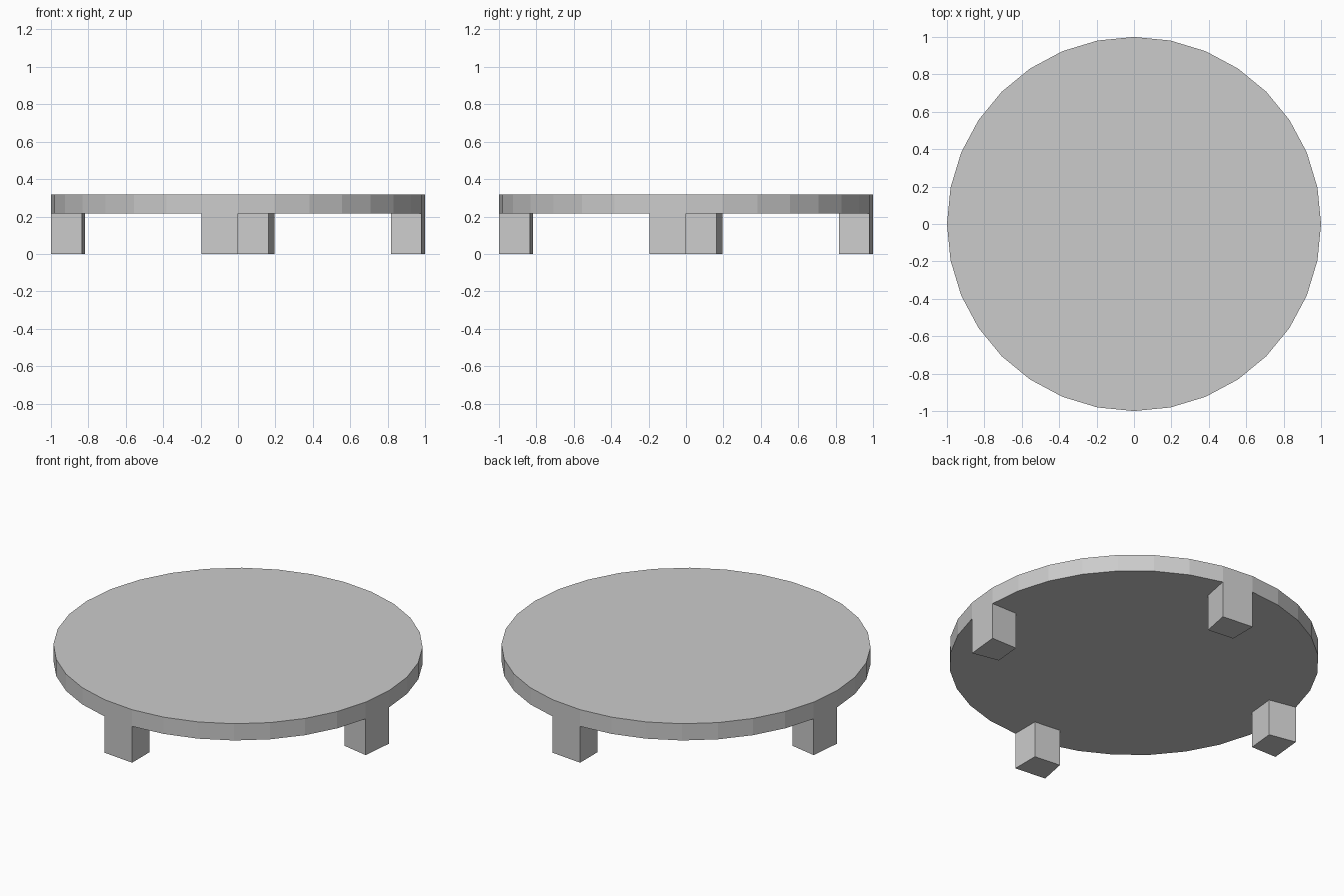
import bpy, bmesh, math
from mathutils import Matrix

if "Cube" in bpy.data.objects:
    bpy.data.objects.remove(bpy.data.objects["Cube"])

SIDES, RADIUS, LEG_INNER = 32, 1.0, 0.834
LEG_H, TOP_H = 0.217, 0.1

bm = bmesh.new()

# Round top: a low-poly disc
bmesh.ops.create_cone(bm, cap_ends=True, segments=SIDES, radius1=RADIUS, radius2=RADIUS,
                      depth=TOP_H, matrix=Matrix.Translation((0, 0, LEG_H + TOP_H / 2)))
bm.normal_update()

# Inset the underside to get a ring of rim segments
underside = [f for f in bm.faces if f.normal.z < -0.9]
inset = (RADIUS - LEG_INNER) * math.cos(math.pi / SIDES)
ring = bmesh.ops.inset_individual(bm, faces=underside, thickness=inset)["faces"]


def is_leg(face):
    c = face.calc_center_median()
    return math.degrees(math.atan2(c.y, c.x)) % 90 > 80


# Legs: one rim segment per quarter, pulled down to the ground
legs = [f for f in ring if is_leg(f)]
out = bmesh.ops.extrude_face_region(bm, geom=legs)["geom"]
for v in out:
    if isinstance(v, bmesh.types.BMVert):
        v.co.z = 0.0

bmesh.ops.recalc_face_normals(bm, faces=bm.faces)
mesh = bpy.data.meshes.new("round_table")
bm.to_mesh(mesh)
bm.free()
bpy.context.collection.objects.link(bpy.data.objects.new("round_table", mesh))
